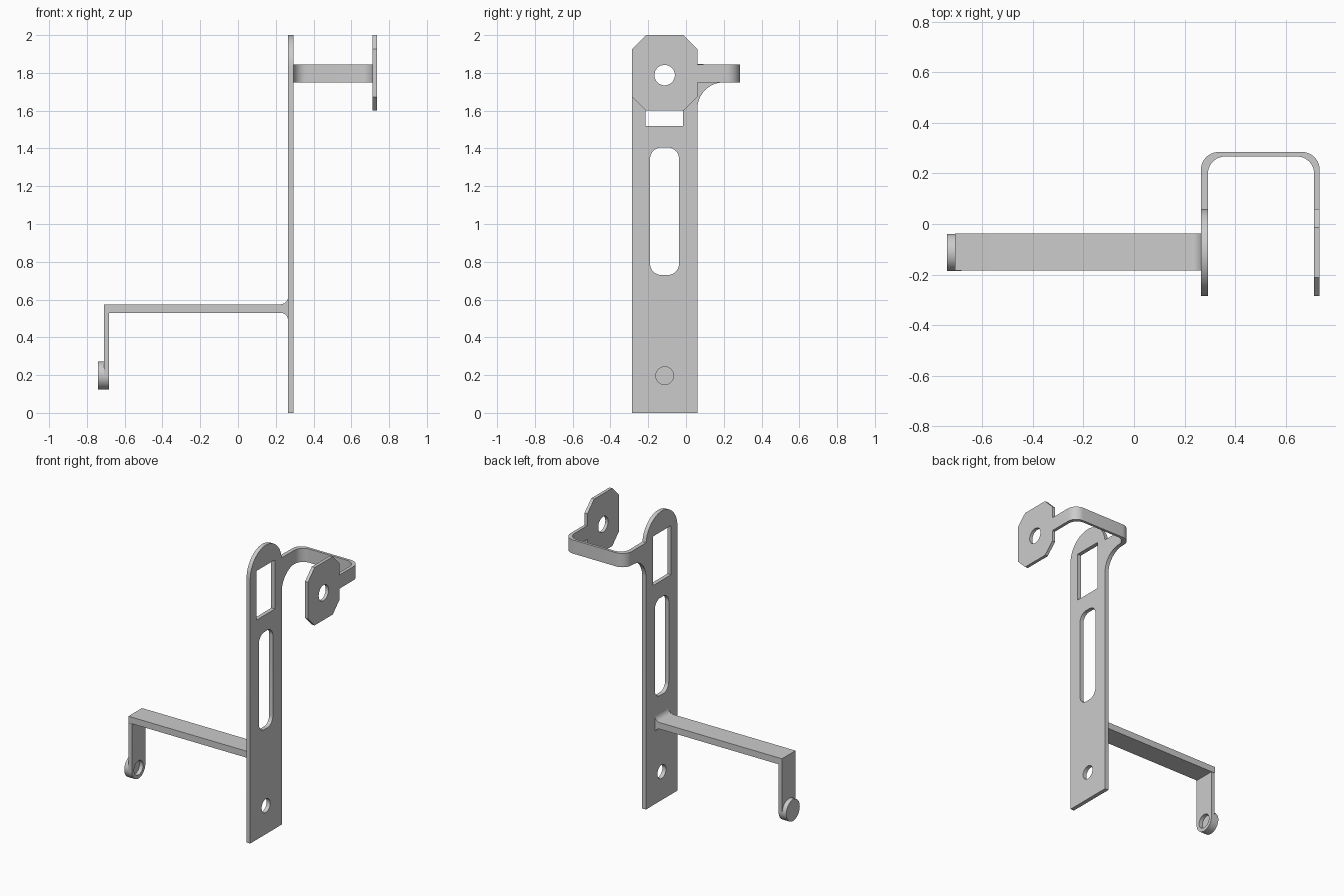
import bpy
from math import sin, cos, radians
from mathutils import Matrix

cube = bpy.data.objects.get("Cube")
if cube:
    bpy.data.objects.remove(cube, do_unlink=True)

grey = bpy.data.materials.new("plain grey")
grey.use_nodes = True
colour = (0.6, 0.6, 0.6, 1)
grey.diffuse_color = colour
grey.node_tree.nodes["Principled BSDF"].inputs["Base Color"].default_value = colour

# Columns of each frame: profile u, profile v, extrusion direction
FRAMES = {
    "x": Matrix(((0, 0, 1), (1, 0, 0), (0, 1, 0))),
    "y": Matrix(((1, 0, 0), (0, 0, -1), (0, 1, 0))),
    "z": Matrix.Identity(3),
}


def arc(u, v, r, start, end, steps=10):
    angles = [radians(start + (end - start) * i / steps) for i in range(steps + 1)]
    return [(u + r * cos(a), v + r * sin(a)) for a in angles]


def circle(u, v, r):
    return arc(u, v, r, 0, 352.5, 47)


def rounded_box(u0, u1, v0, v1, r):
    return (arc(u1 - r, v1 - r, r, 0, 90) + arc(u0 + r, v1 - r, r, 90, 180)
            + arc(u0 + r, v0 + r, r, 180, 270) + arc(u1 - r, v0 + r, r, 270, 360))


def extrude(name, axis, low, high, *loops):
    """Extrude an outline, with any inner loops as holes, along an axis."""
    curve = bpy.data.curves.new(name, "CURVE")
    curve.dimensions = "2D"
    curve.fill_mode = "BOTH"
    curve.extrude = (high - low) / 2
    for loop in loops:
        spline = curve.splines.new("POLY")
        spline.points.add(len(loop) - 1)
        for point, (u, v) in zip(spline.points, loop):
            point.co = (u, v, 0, 1)
        spline.use_cyclic_u = True
    curve.materials.append(grey)
    obj = bpy.data.objects.new(name, curve)
    bpy.context.collection.objects.link(obj)
    frame = FRAMES[axis]
    obj.matrix_world = frame.to_4x4()
    obj.location["xyz".index(axis)] = (low + high) / 2
    bpy.ops.object.select_all(action="DESELECT")
    obj.select_set(True)
    bpy.context.view_layer.objects.active = obj
    bpy.ops.object.convert(target="MESH")
    obj = bpy.context.object
    bpy.ops.object.mode_set(mode="EDIT")
    bpy.ops.mesh.select_all(action="SELECT")
    bpy.ops.mesh.remove_doubles(threshold=0.0001)
    bpy.ops.mesh.normals_make_consistent(inside=False)
    bpy.ops.object.mode_set(mode="OBJECT")
    bpy.ops.object.shade_smooth_by_angle(angle=radians(30))
    return obj


MID = -0.113        # shared centre line of the holes and arm
FRONT, BACK = -0.285, 0.06

# Upright plate with round top, side tab and its curved gusset
plate = ([(FRONT, 0), (BACK, 0)] + arc(0.2, 1.61, 0.14, 180, 90)
         + [(0.2, 1.845)] + arc(MID, 1.828, 0.172, 6, 180, 32))
window = [(-0.215, 1.52), (-0.015, 1.52), (-0.015, 1.86), (-0.215, 1.86)]
slot = rounded_box(-0.19, -0.037, 0.73, 1.405, 0.06)
extrude("upright_plate", "x", 0.265, 0.293, plate, window, slot,
        circle(MID, 0.197, 0.047))

# Strap bent around the back
outer = arc(0.335, 0.215, 0.07, 180, 90) + arc(0.665, 0.215, 0.07, 90, 0)
inner = arc(0.646, 0.2, 0.067, 0, 90) + arc(0.36, 0.2, 0.067, 90, 180)
extrude("bent_strap", "z", 1.75, 1.845,
        [(0.265, 0.2)] + outer + [(0.735, BACK), (0.713, BACK)] + inner)

# Eight-sided mounting plate
c = 0.073
octagon = [(FRONT + c, 1.6), (BACK - c, 1.6), (BACK, 1.6 + c), (BACK, 2 - c),
           (BACK - c, 2), (FRONT + c, 2), (FRONT, 2 - c), (FRONT, 1.6 + c)]
extrude("mounting_plate", "x", 0.713, 0.735, octagon, circle(MID, 1.788, 0.054))

# Side arm, flared where it joins the upright
arm = ([(-0.709, 0.53)] + arc(0.225, 0.49, 0.04, 90, 0)
       + arc(0.225, 0.615, 0.04, 0, -90) + [(-0.709, 0.575)])
extrude("side_arm", "y", -0.185, -0.037, arm)

# Hanging leg with an eye, closed by a disc on its outer side
r = 0.074
leg = [(MID + r, 0.53), (MID - r, 0.53)] + arc(MID, 0.198, r, 180, 360, 24)
extrude("arm_leg", "x", -0.709, -0.682, leg, circle(MID, 0.198, 0.049))
extrude("end_disc", "x", -0.74, -0.709, circle(MID, 0.198, r))
